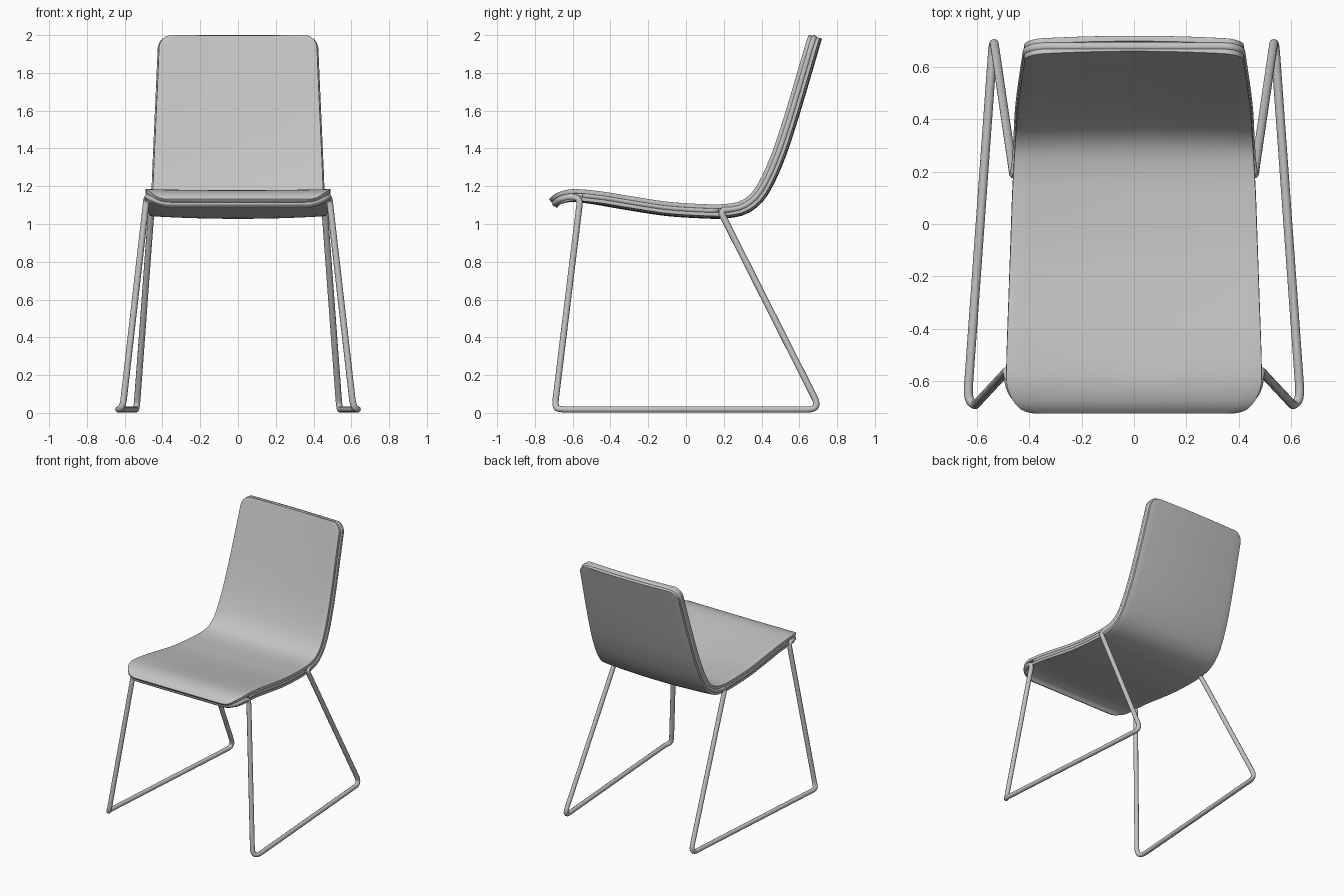
import bpy, math
from mathutils import Vector

if "Cube" in bpy.data.objects:
    bpy.data.objects.remove(bpy.data.objects["Cube"])

grey = bpy.data.materials.new("warm grey")
grey.diffuse_color = (0.55, 0.55, 0.55, 1)
grey.use_nodes = True
grey.node_tree.nodes["Principled BSDF"].inputs["Base Color"].default_value = grey.diffuse_color

# Centre line of the seat and backrest: (y, z, half width), front lip to top
PROFILE = [(-0.705, 1.108, .49), (-0.67, 1.135, .49), (-0.60, 1.148, .489), (-0.5, 1.137, .487),
           (-0.3, 1.103, .480), (-0.1, 1.073, .473), (0.1, 1.060, .466), (0.2, 1.060, .461),
           (0.3, 1.078, .456), (0.38, 1.135, .452), (0.44, 1.23, .449), (0.5, 1.37, .443),
           (0.56, 1.55, .435), (0.62, 1.75, .426), (0.69, 1.99, .416)]


def smooth_line(pts, n=12):
    """Catmull-Rom curve through the points."""
    p = [Vector(q) for q in pts]
    p = [2 * p[0] - p[1]] + p + [2 * p[-1] - p[-2]]
    out = []
    for a, b, c, d in zip(p, p[1:], p[2:], p[3:]):
        for k in range(n):
            t = k / n
            out.append(0.5 * (2 * b + (c - a) * t + (2 * a - 5 * b + 4 * c - d) * t * t
                              + (3 * b - a - 3 * c + d) * t ** 3))
    return out + [p[-2]]


LINE = smooth_line(PROFILE)
DIST = [0.0]
for a, b in zip(LINE, LINE[1:]):
    DIST.append(DIST[-1] + (b.xy - a.xy).length)
LENGTH = DIST[-1]
R_FRONT, R_TOP = 0.13, 0.07


def at(s):
    s = min(max(s, 0), LENGTH)
    i = next((k for k in range(1, len(DIST)) if DIST[k] >= s), len(DIST) - 1)
    return LINE[i - 1].lerp(LINE[i], (s - DIST[i - 1]) / (DIST[i] - DIST[i - 1]))


def surf(s, x, off=0.0):
    """Point on the curved seat surface, raised by off towards the sitter."""
    p, t = at(s), at(s + 0.01) - at(s - 0.01)
    n = Vector((-t.y, t.x)).normalized()
    off += 0.014 * (x / p.z) ** 2 * min(1, s / 0.3)
    return Vector((x, p.x + n.x * off, p.y + n.y * off))


def outline(inset=0.0):
    """Rows (s, half width) of the rounded outline, front to top."""
    rf, rt, rows = R_FRONT - inset, R_TOP - inset, []
    for k in range(10):
        a = k / 10 * math.pi / 2
        s = inset + rf * (1 - math.cos(a))
        rows.append((s, at(s).z - inset - rf * (1 - math.sin(a))))
    s0, s1 = inset + rf, LENGTH - inset - rt
    for k in range(49):
        s = s0 + (s1 - s0) * k / 48
        rows.append((s, at(s).z - inset))
    for k in range(7, -1, -1):
        a = k / 8 * math.pi / 2
        s = LENGTH - inset - rt * (1 - math.cos(a))
        rows.append((s, at(s).z - inset - rt * (1 - math.sin(a))))
    return rows


def finish(ob):
    ob.data.materials.clear()
    ob.data.materials.append(grey)
    bpy.ops.object.select_all(action='DESELECT')
    ob.select_set(True)
    bpy.context.view_layer.objects.active = ob
    bpy.ops.object.shade_smooth_by_angle(angle=math.radians(50))


def panel(name, rows, off, thick, bevel):
    cols = 16
    verts = [surf(s, w * (2 * c / cols - 1), off) for s, w in rows for c in range(cols + 1)]
    n = cols + 1
    faces = [(r * n + c, r * n + c + 1, (r + 1) * n + c + 1, (r + 1) * n + c)
             for r in range(len(rows) - 1) for c in range(cols)]
    me = bpy.data.meshes.new(name)
    me.from_pydata(verts, [], faces)
    ob = bpy.data.objects.new(name, me)
    bpy.context.collection.objects.link(ob)
    sol = ob.modifiers.new("thickness", 'SOLIDIFY')
    sol.thickness, sol.offset = thick, 0
    if bevel:
        bev = ob.modifiers.new("round_edge", 'BEVEL')
        bev.width, bev.segments = bevel, 3
        bev.limit_method, bev.angle_limit = 'ANGLE', math.radians(60)
    finish(ob)


# Two padded skins around a core; the core is recessed where the wire runs
panel("front_pad", outline(), 0.020, 0.022, 0.008)
panel("back_pad", outline(), -0.020, 0.022, 0.008)
panel("core", outline(0.012), 0, 0.024, 0)
seat_side = [(s, w) for s, w in outline() if -0.56 < at(s).x < 0.2]
panel("seat_side_filler", seat_side, 0, 0.024, 0)


# Continuous wire frame: around the back, down the legs, under the front lip
def fillet(pts, radius):
    out = [pts[0]]
    for a, b, c, r in zip(pts, pts[1:], pts[2:], radius):
        p = b + (a - b).normalized() * min(r, (a - b).length * .48)
        q = b + (c - b).normalized() * min(r, (c - b).length * .48)
        out += [p.lerp(b, t).lerp(b.lerp(q, t), t) for t in (k / 8 for k in range(9))]
    return out + [pts[-1]]


rows = outline(0.010)
back = [surf(s, w) for s, w in rows if at(s).x > 0.23]
front = [surf(s, w, -0.008) for s, w in rows if at(s).x < -0.60]
corners = [back[0], Vector((.459, .18, 1.072)), Vector((.537, .712, .018)),
           Vector((.636, -.665, .018)), Vector((.610, -.695, .030)),
           Vector((.484, -.560, 1.132)), front[-1]]
leg = fillet(corners, (.035, .07, .05, .05, .035))
half = back[::-1] + leg[1:-1] + front[::-1]
path = half + [Vector((-p.x, p.y, p.z)) for p in reversed(half)]

cu = bpy.data.curves.new("wire_frame", 'CURVE')
cu.dimensions = '3D'
cu.bevel_depth, cu.bevel_resolution = 0.017, 3
sp = cu.splines.new('POLY')
sp.points.add(len(path) - 1)
for pt, p in zip(sp.points, path):
    pt.co = (*p, 1)
sp.use_cyclic_u = True
frame = bpy.data.objects.new("wire_frame", cu)
bpy.context.collection.objects.link(frame)
bpy.ops.object.select_all(action='DESELECT')
frame.select_set(True)
bpy.context.view_layer.objects.active = frame
bpy.ops.object.convert(target='MESH')
finish(bpy.context.object)
